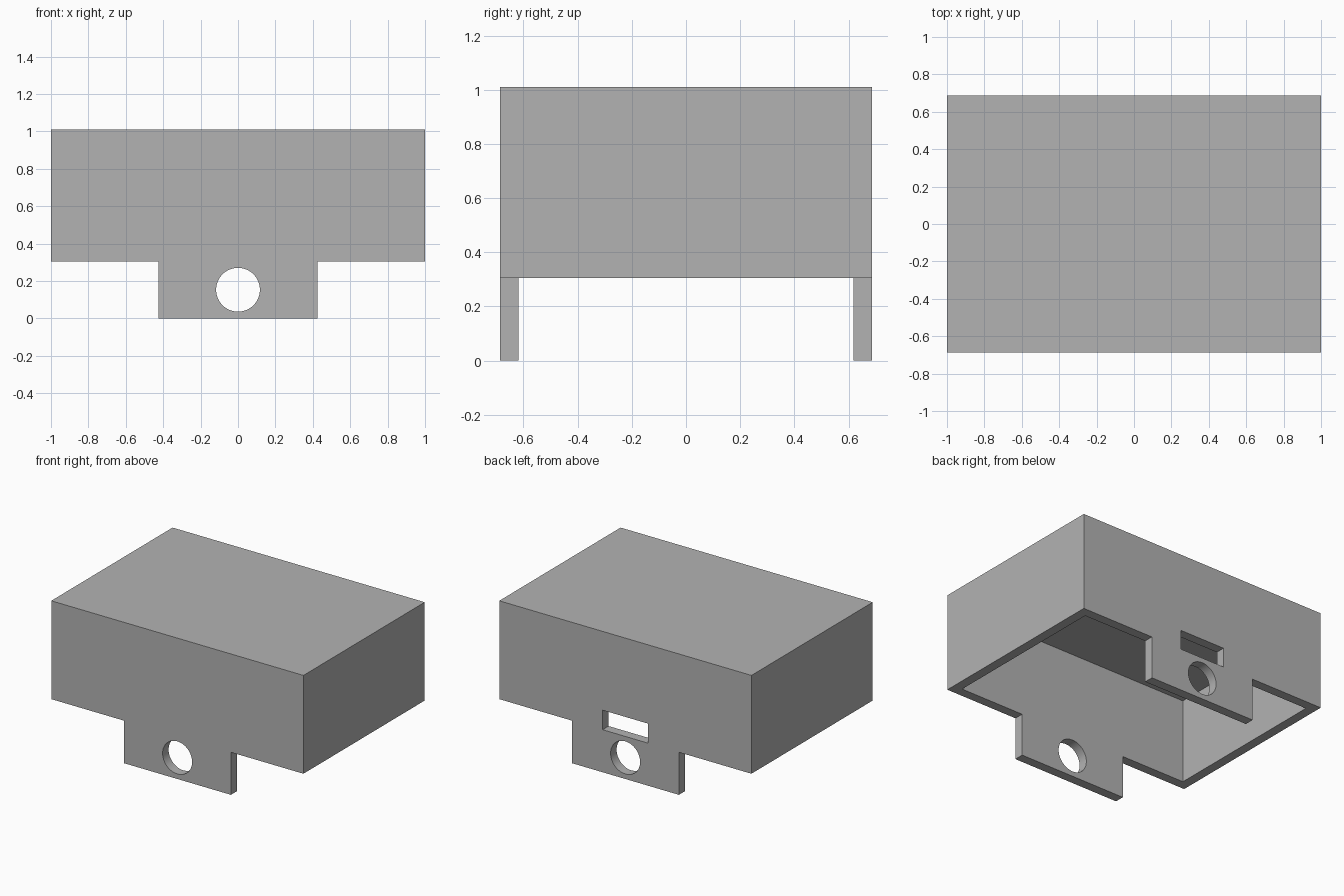
import bpy
import math

scene = bpy.context.scene
if "Cube" in scene.objects:
    bpy.data.objects.remove(scene.objects["Cube"], do_unlink=True)

# Overall sizes
HALF_X, HALF_Y, HEIGHT = 1.0, 0.687, 1.01
WALL, CEILING = 0.068, 0.908
TAB_HALF, TAB_TOP = 0.425, 0.305

grey = bpy.data.materials.new("plain grey")
grey.use_nodes = True
grey.diffuse_color = (0.45, 0.45, 0.45, 1)
grey.node_tree.nodes["Principled BSDF"].inputs["Base Color"].default_value = grey.diffuse_color


def box(name, low, high):
    """Box between two opposite corners."""
    middle = [(a + b) / 2 for a, b in zip(low, high)]
    bpy.ops.mesh.primitive_cube_add(size=1, location=middle)
    obj = bpy.context.object
    obj.name = name
    obj.scale = [b - a for a, b in zip(low, high)]
    bpy.ops.object.transform_apply(location=True, rotation=True, scale=True)
    obj.data.materials.append(grey)
    return obj


def cut(target, cutter):
    """Subtract the cutter from the target and discard it."""
    cutter.hide_render = True
    mod = target.modifiers.new("cut", "BOOLEAN")
    mod.operation = "DIFFERENCE"
    mod.solver = "EXACT"
    mod.object = cutter
    bpy.context.view_layer.objects.active = target
    bpy.ops.object.modifier_apply(modifier=mod.name)
    bpy.data.objects.remove(cutter, do_unlink=True)


# Cover: a solid block hollowed from below
cover = box("cover", (-HALF_X, -HALF_Y, 0), (HALF_X, HALF_Y, HEIGHT))
inner_x, inner_y = HALF_X - WALL, HALF_Y - WALL
cut(cover, box("cavity_cutter", (-inner_x, -inner_y, -0.2), (inner_x, inner_y, CEILING)))

# Lower rim trimmed at both ends, leaving the front and back tabs
for side in (-1, 1):
    xs = sorted((side * TAB_HALF, side * 1.2))
    cut(cover, box("rim_cutter", (xs[0], -1, -0.2), (xs[1], 1, TAB_TOP)))

# Round hole through both tabs
bpy.ops.mesh.primitive_cylinder_add(vertices=64, radius=0.117, depth=3,
                                    location=(0, 0, 0.153),
                                    rotation=(math.pi / 2, 0, 0))
hole_cutter = bpy.context.object
hole_cutter.data.materials.append(grey)
cut(cover, hole_cutter)

# Rectangular slot in the back wall only
cut(cover, box("slot_cutter", (-0.18, 0.4, TAB_TOP), (0.18, 1, 0.445)))

# Smooth hole walls, crisp edges elsewhere
bpy.ops.object.select_all(action="DESELECT")
cover.select_set(True)
bpy.context.view_layer.objects.active = cover
bpy.ops.object.shade_smooth_by_angle(angle=math.radians(30))
